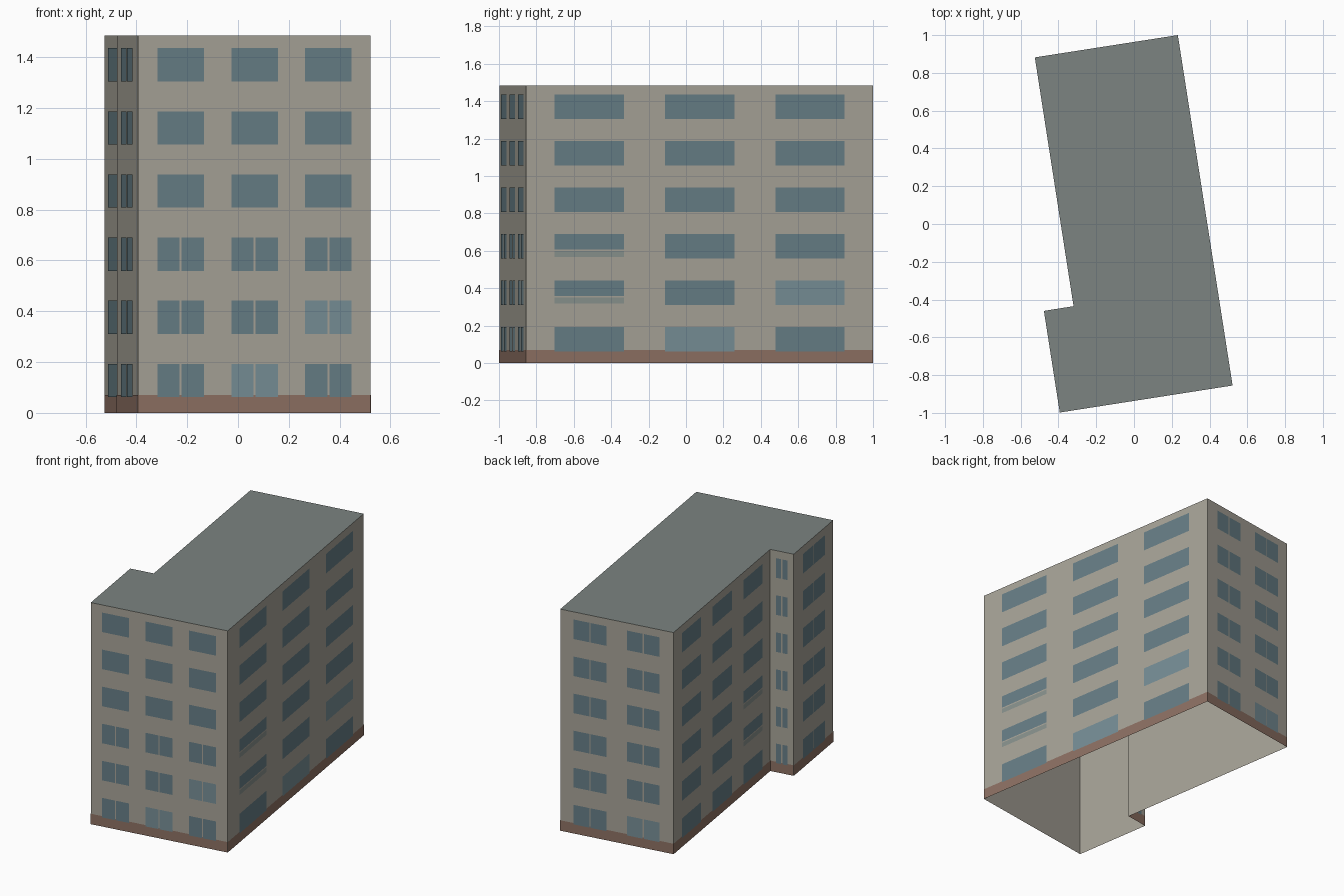
import bpy
from mathutils import Vector

if "Cube" in bpy.data.objects:
    bpy.data.objects.remove(bpy.data.objects["Cube"])

HEIGHT = 1.485
BASE = 0.07
CORNERS = [Vector(p) for p in ((-0.393, -0.998), (0.522, -0.855), (0.232, 1.0),
                               (-0.525, 0.882), (-0.32, -0.435), (-0.477, -0.46))]


def material(name, rgb):
    mat = bpy.data.materials.new(name)
    mat.diffuse_color = (*rgb, 1)
    mat.use_nodes = True
    mat.node_tree.nodes["Principled BSDF"].inputs["Base Color"].default_value = mat.diffuse_color
    return mat


WALL = material("wall_beige", (0.39, 0.37, 0.315))
ROOF = material("roof_grey", (0.2, 0.23, 0.22))
BRICK = material("brick_brown", (0.27, 0.165, 0.125))
GLASS = material("glass", (0.135, 0.21, 0.24))
PALE = material("pale_glass", (0.185, 0.275, 0.31))
STRIP = material("panel_grey", (0.25, 0.29, 0.27))


def build(name, quads, mats):
    """One object from a list of (polygon, material)."""
    verts, faces = [], []
    for poly, _ in quads:
        faces.append(range(len(verts), len(verts) + len(poly)))
        verts += poly
    mesh = bpy.data.meshes.new(name)
    mesh.from_pydata(verts, [], [list(f) for f in faces])
    for m in mats:
        mesh.materials.append(m)
    for face, (_, m) in zip(mesh.polygons, quads):
        face.material_index = mats.index(m)
    obj = bpy.data.objects.new(name, mesh)
    bpy.context.collection.objects.link(obj)
    return obj


def panel(side, t0, t1, z0, z1, offset=0.0):
    """Upright rectangle on wall `side`, from fraction t0 to t1 of its length."""
    a, b = CORNERS[side], CORNERS[(side + 1) % len(CORNERS)]
    d = (b - a).normalized()
    out = Vector((d.y, -d.x)) * offset
    p, q = a.lerp(b, t0) + out, a.lerp(b, t1) + out
    return [(p.x, p.y, z0), (q.x, q.y, z0), (q.x, q.y, z1), (p.x, p.y, z1)]


sides = range(len(CORNERS))

# Wall shell, open underneath, with flat roof and brick base course
build("walls", [(panel(s, 0, 1, 0, HEIGHT), WALL) for s in sides], [WALL])
build("roof", [([(c.x, c.y, HEIGHT) for c in CORNERS], ROOF)], [ROOF])
build("base_course", [(panel(s, 0, 1, 0, BASE, 0.001), BRICK) for s in sides], [BRICK])

# Window columns per wall: (centre, width) as fractions of the wall length
THREE = [(0.182, 0.2), (0.5, 0.2), (0.818, 0.2)]
COLUMNS = [THREE, THREE, [(0.265, 0.29), (0.735, 0.29)], THREE, [(0.5, 0.5)], [(0.5, 0.56)]]
NAMES = ["front", "right", "back", "left", "notch", "wing"]
SPLIT_ROWS = [3, 0, 6, 0, 6, 6]          # storeys from the ground with a mullion gap
SLATTED = {(1, 0), (3, 2)}               # columns with a panel below the glass
PALE_SPOTS = {(0, 1), (1, 2)}            # (storey, column) with lighter glass

for s in sides:
    quads = []
    length = (CORNERS[(s + 1) % len(CORNERS)] - CORNERS[s]).length
    gap = 0.004 / length
    for row in range(6):
        z0 = 0.062 + 0.2485 * row
        z1 = z0 + 0.131
        for col, (c, w) in enumerate(COLUMNS[s]):
            a, b = c - w / 2, c + w / 2
            glass = PALE if s < 3 and (row, col) in PALE_SPOTS else GLASS
            low = z0
            if (s, col) in SLATTED and row in (1, 2):
                quads.append((panel(s, a, b, z0 + 0.008, z0 + 0.04, 0.003), STRIP))
                low = z0 + 0.048
            spans = [(a, c - gap), (c + gap, b)] if row < SPLIT_ROWS[s] else [(a, b)]
            quads += [(panel(s, p, q, low, z1, 0.003), glass) for p, q in spans]
    build(NAMES[s] + "_windows", quads, [GLASS, PALE, STRIP])
